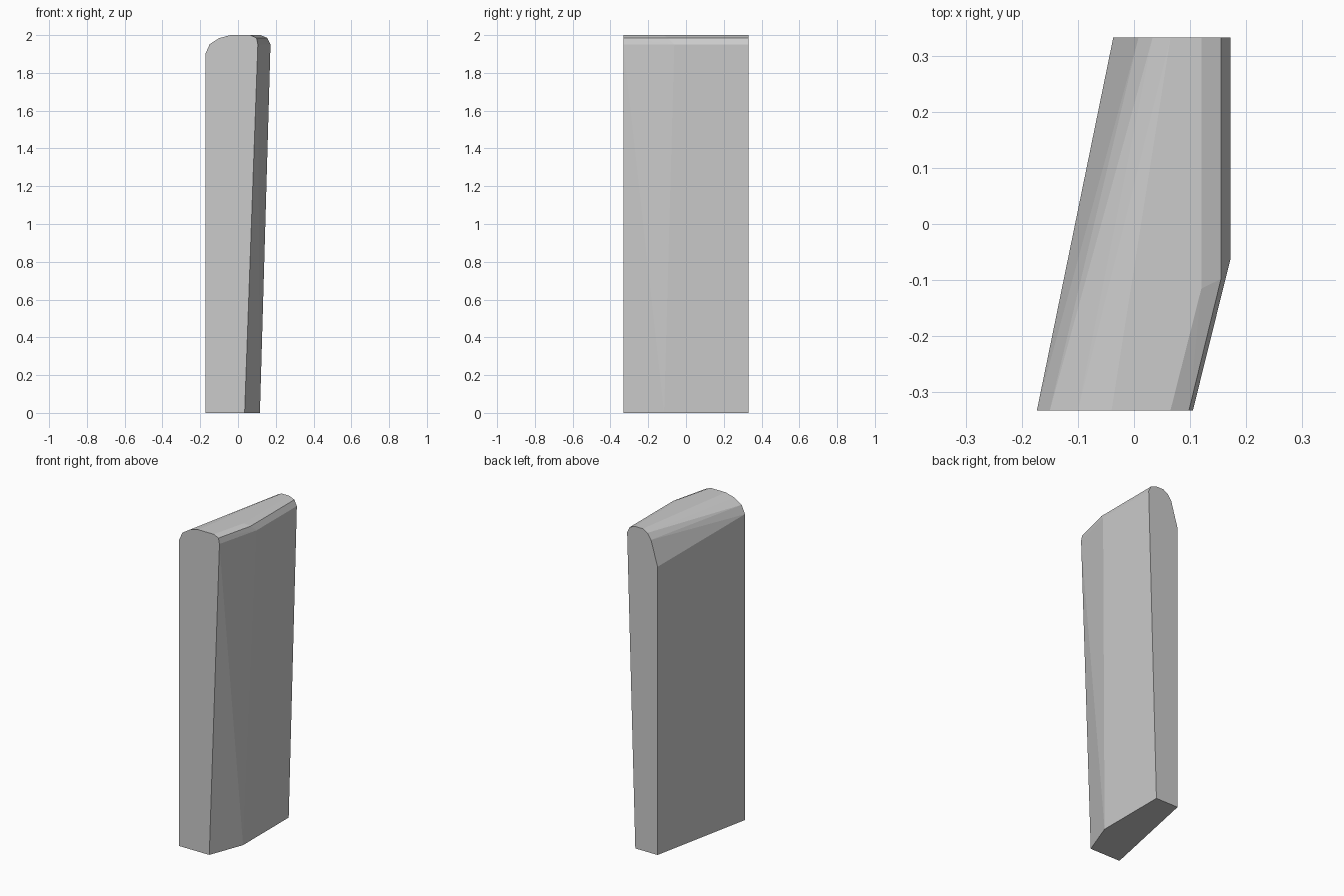
import bpy, bmesh

if "Cube" in bpy.data.objects:
    bpy.data.objects.remove(bpy.data.objects["Cube"])

# Slab cross-sections (x, z) at the front and back faces
front = [(-0.173, 0), (-0.173, 1.9), (-0.15, 1.952), (-0.10, 1.984), (-0.04, 2.0),
         (0.065, 2.0), (0.098, 1.985), (0.105, 1.95), (0.035, 0)]
back = [(-0.037, 0), (-0.037, 1.79), (0.008, 1.945), (0.033, 1.982), (0.065, 2.0),
        (0.12, 2.0), (0.155, 1.985), (0.172, 1.95), (0.116, 0)]
# Bend line on the right side (x, y, z)
bend = [(0.116, -0.116, 0), (0.172, -0.062, 1.95), (0.155, -0.098, 1.985), (0.12, -0.115, 2.0)]

# The slab is the convex skin over these sections
bm = bmesh.new()
points = [(x, -0.332, z) for x, z in front] + [(x, 0.332, z) for x, z in back] + bend
verts = [bm.verts.new(p) for p in points]
hull = bmesh.ops.convex_hull(bm, input=verts)
loose = [v for v in bm.verts if not v.link_faces]
bmesh.ops.delete(bm, geom=loose, context='VERTS')
bmesh.ops.dissolve_limit(bm, angle_limit=0.005, verts=bm.verts[:], edges=bm.edges[:])
bmesh.ops.recalc_face_normals(bm, faces=bm.faces[:])

mesh = bpy.data.meshes.new("slab")
bm.to_mesh(mesh)
bm.free()
slab = bpy.data.objects.new("slab", mesh)
bpy.context.collection.objects.link(slab)
